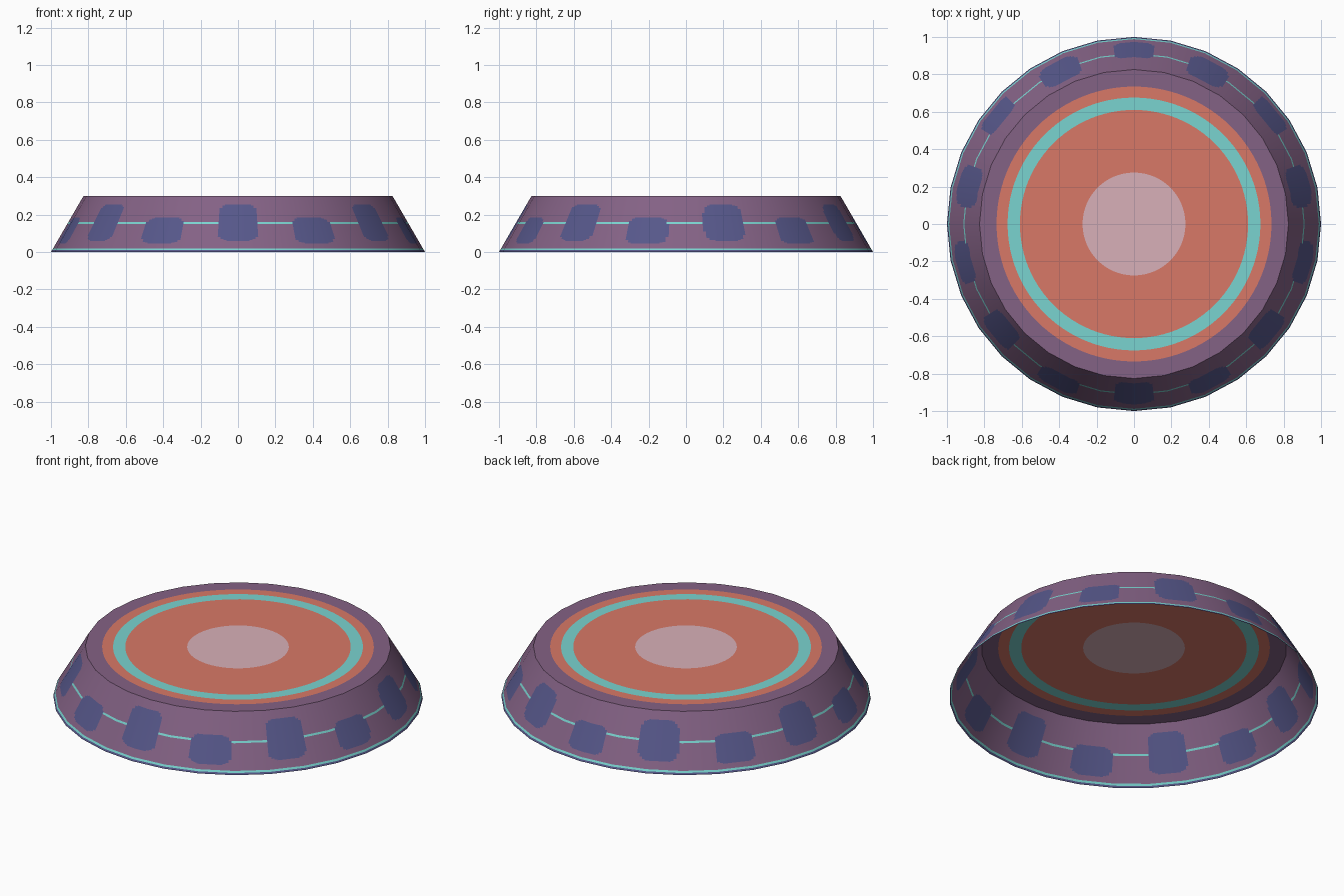
import bpy, bmesh, math
from mathutils import Vector

if "Cube" in bpy.data.objects:
    bpy.data.objects.remove(bpy.data.objects["Cube"])

SIDES, SUB, ROWS = 32, 12, 60
R_BASE, R_TOP, H = 1.0, 0.826, 0.30


def srgb(r, g, b):
    return [((c / 255 + 0.055) / 1.055) ** 2.4 if c > 10 else c / 3294.6 for c in (r, g, b)] + [1.0]


def mat(name, rgb):
    m = bpy.data.materials.new(name)
    m.diffuse_color = srgb(*rgb)
    m.use_nodes = True
    m.node_tree.nodes["Principled BSDF"].inputs["Base Color"].default_value = m.diffuse_color
    return m


PURPLE, BLUE, CYAN, ORANGE, PINK = range(5)
MATS = [mat("purple", (132, 98, 133)), mat("blue", (86, 87, 138)), mat("turquoise", (122, 212, 208)),
        mat("orange", (216, 121, 103)), mat("pale_pink", (216, 176, 184))]


def polygon_point(i, n_sub):
    """Point i on a unit 32-sided outline, each side split in n_sub parts."""
    j, t = divmod(i, n_sub)
    a, b = (Vector((math.sin(k * math.tau / SIDES), -math.cos(k * math.tau / SIDES), 0)) for k in (j, j + 1))
    return a.lerp(b, t / n_sub)


def make(name, rings, colour):
    """Skin a list of closed rings; colour(centre) picks each face's material."""
    bm = bmesh.new()
    loops = [[bm.verts.new(p) for p in ring] for ring in rings]
    n = len(rings[0])
    for lo, hi in zip(loops, loops[1:]):
        for i in range(n):
            k = (i + 1) % n
            bm.faces.new((lo[i], lo[k], hi[k], hi[i]))
    if name == "top_disc":
        bm.faces.new(loops[-1])
    for f in bm.faces:
        f.smooth = name == "sloping_wall"
        f.material_index = colour(f.calc_center_median())
    me = bpy.data.meshes.new(name)
    bm.to_mesh(me)
    bm.free()
    for m in MATS:
        me.materials.append(m)
    ob = bpy.data.objects.new(name, me)
    bpy.context.collection.objects.link(ob)
    return me


# Wall colours: 14 rounded patches, alternately tall and short, over thin lines
def wall_colour(c):
    step = math.tau / 14
    ang = math.atan2(c.x, -c.y)
    k = round(ang / step)
    z0, z1 = (0.06, 0.257) if k % 2 == 0 else (0.044, 0.187)
    u = (ang - k * step) / 0.12
    v = (c.z - (z0 + z1) / 2) / ((z1 - z0) / 2)
    if u ** 4 + v ** 4 < 1 or c.z < 0.01:
        return BLUE
    if c.z < 0.02 or 0.15 < c.z < 0.16:
        return CYAN
    return PURPLE


# Sloping wall: one open sheet, smooth shaded around
rings = []
for r in range(ROWS + 1):
    t = r / ROWS
    rad = R_BASE + (R_TOP - R_BASE) * t
    rings.append([polygon_point(i, SUB) * rad + Vector((0, 0, H * t)) for i in range(SIDES * SUB)])
wall = make("sloping_wall", rings, wall_colour)
slope = (R_BASE - R_TOP) / H
wall.normals_split_custom_set_from_vertices(
    [Vector((v.co.x, v.co.y, slope * math.hypot(v.co.x, v.co.y))).normalized() for v in wall.vertices])


# Top disc: concentric coloured bands
def top_colour(c):
    r = math.hypot(c.x, c.y)
    if r < 0.27:
        return PINK
    if r > 0.735:
        return PURPLE
    return CYAN if 0.61 < r < 0.676 else ORANGE


N = 3
rings = [[polygon_point(i, N) * R_TOP + Vector((0, 0, H)) for i in range(SIDES * N)]]
for rad in (0.735, 0.676, 0.61, 0.275):
    rings.append([polygon_point(i, N).normalized() * rad + Vector((0, 0, H)) for i in range(SIDES * N)])
make("top_disc", rings, top_colour)
